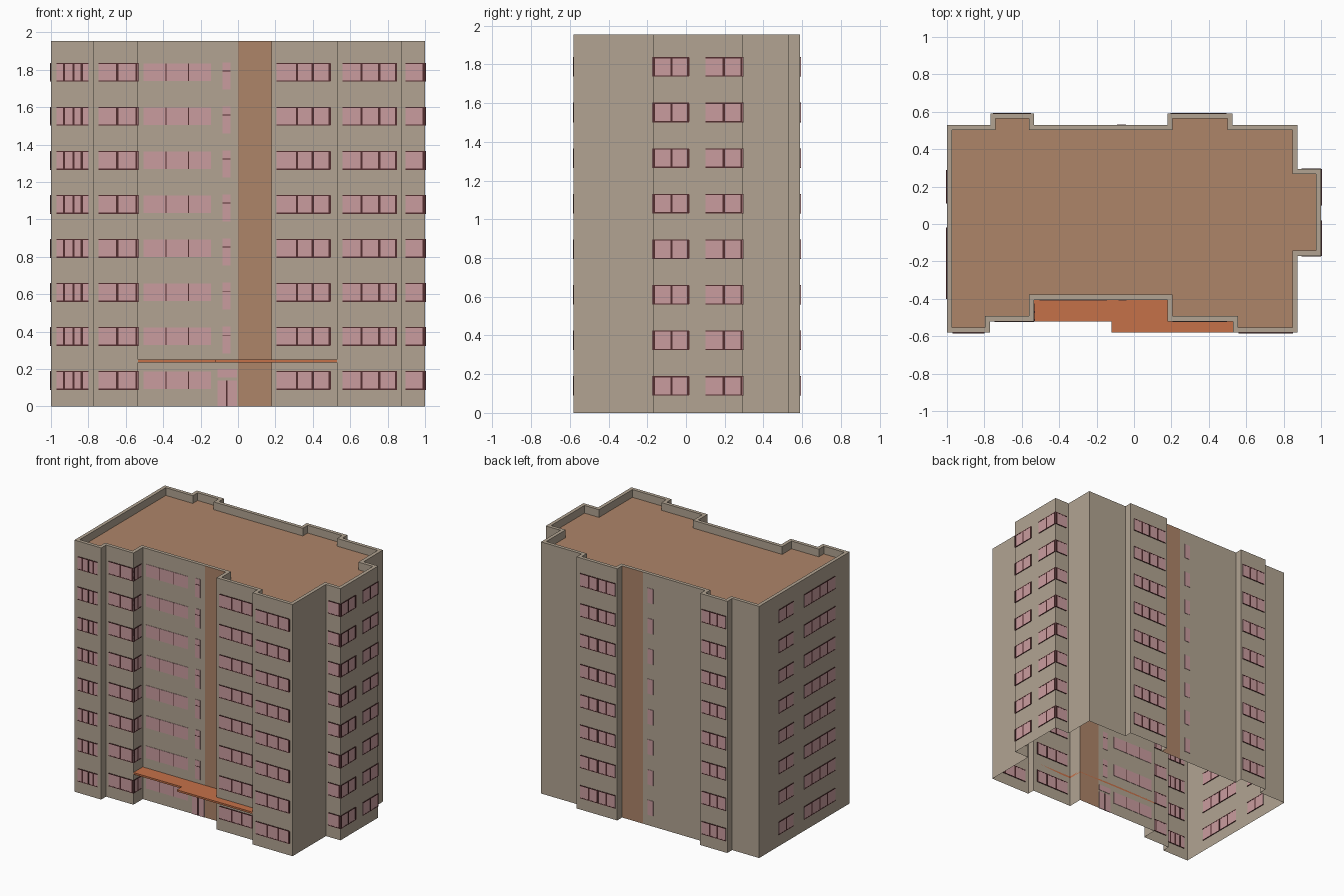
import bpy, bmesh
from mathutils import Vector

if "Cube" in bpy.data.objects:
    bpy.data.objects.remove(bpy.data.objects["Cube"])

H, DECK, T = 1.955, 1.895, 0.027      # wall top, roof deck, parapet width
PITCH, ROWS = 0.2353, 8               # storey spacing and count


def material(name, r, g, b):
    m = bpy.data.materials.new(name)
    m.diffuse_color = [(((c / 255) + 0.055) / 1.055) ** 2.4 for c in (r, g, b)] + [1]
    m.use_nodes = True
    m.node_tree.nodes["Principled BSDF"].inputs["Base Color"].default_value = m.diffuse_color
    return m


BEIGE = material("beige_wall", 178, 164, 146)
BROWN = material("brown_roof", 174, 133, 105)
ORANGE = material("orange_canopy", 197, 113, 73)
PINK = material("pink_glass", 202, 156, 159)
DARK = material("dark_frame", 84, 46, 48)


def finish(bm, name, *mats):
    mesh = bpy.data.meshes.new(name)
    bm.to_mesh(mesh)
    bm.free()
    for m in mats:
        mesh.materials.append(m)
    ob = bpy.data.objects.new(name, mesh)
    bpy.context.collection.objects.link(ob)
    return ob


def face(bm, pts, mat=0):
    f = bm.faces.new([bm.verts.new(p) for p in pts])
    f.material_index = mat
    return f


def panel(bm, axis, c, a, b, z0, z1, t):
    """Thin plate straddling a wall plane; axis is the direction it runs along."""
    lo, hi = ((a, c - t, z0), (b, c + t, z1)) if axis == "x" else ((c - t, a, z0), (c + t, b, z1))
    vs = bmesh.ops.create_cube(bm, size=1)["verts"]
    for v in vs:
        v.co = Vector([lo[i] if v.co[i] < 0 else hi[i] for i in range(3)])


# Footprint, counter-clockwise, with extra points bounding the brown strips
OUT = [(-1, -.58), (-.77, -.58), (-.77, -.52), (-.535, -.52), (-.535, -.405),
       (0, -.405), (.178, -.405), (.178, -.52), (.53, -.52), (.53, -.58),
       (.875, -.58), (.875, -.17), (1, -.17), (1, .293), (.875, .293),
       (.875, .53), (.527, .53), (.527, .59), (.178, .59), (.178, .53),
       (0, .53), (-.535, .53), (-.535, .59), (-.768, .59), (-.768, .53), (-1, .53)]
N = len(OUT)


def inward(i):
    p, q, r = (Vector(OUT[k % N]) for k in (i - 1, i, i + 1))
    d1, d2 = (q - p).normalized(), (r - q).normalized()
    n1, n2 = Vector((-d1.y, d1.x)), Vector((-d2.y, d2.x))
    return q + T * (n1 if n1.dot(n2) > .9 else n1 + n2)


INN = [inward(i) for i in range(N)]

# Walls (open at the bottom) and parapet
bm = bmesh.new()
for i in range(N):
    (ax, ay), (bx, by) = OUT[i], OUT[(i + 1) % N]
    (cx, cy), (dx, dy) = INN[i], INN[(i + 1) % N]
    strip = ay == by and {ax, bx} == {0, .178}
    face(bm, [(ax, ay, 0), (bx, by, 0), (bx, by, H), (ax, ay, H)], int(strip))
    face(bm, [(ax, ay, H), (bx, by, H), (dx, dy, H), (cx, cy, H)])
    face(bm, [(cx, cy, H), (dx, dy, H), (dx, dy, DECK), (cx, cy, DECK)])
bmesh.ops.remove_doubles(bm, verts=bm.verts, dist=1e-5)
finish(bm, "walls", BEIGE, BROWN)

# Roof deck
bm = bmesh.new()
face(bm, [(p.x, p.y, DECK) for p in INN])
finish(bm, "roof_deck", BROWN)

# Entrance canopy
bm = bmesh.new()
f = face(bm, [(x, y, .236) for x, y in
              [(-.535, -.52), (-.12, -.52), (-.12, -.58), (.53, -.58), (.53, -.52),
               (.178, -.52), (.178, -.405), (-.535, -.405)]])
ext = bmesh.ops.extrude_face_region(bm, geom=[f], use_keep_orig=True)["geom"]
bmesh.ops.translate(bm, vec=(0, 0, .014), verts=[g for g in ext if isinstance(g, bmesh.types.BMVert)])
bmesh.ops.recalc_face_normals(bm, faces=bm.faces)
finish(bm, "canopy", ORANGE)

# Windows: axis, wall plane, start, end, mullion positions
WINDOWS = [
    ("x", -.58, -.97, -.80, (-.93, -.88, -.835)),
    ("x", -.52, -.745, -.535, (-.645, -.542)),
    ("y", -.535, -.52, -.425, (-.514, -.47)),
    ("x", -.52, .205, .495, (.315, .40, .49)),
    ("x", -.58, .56, .85, (.66, .755, .845)),
    ("x", -.17, .895, 1, (.993,)),
    ("y", 1, -.17, .015, (-.165, -.075, .012)),
    ("y", 1, .10, .293, (.195, .287)),
    ("x", .293, .895, 1, (.993,)),
    ("x", .59, .195, .495, (.27, .345, .42)),
    ("x", .59, -.755, -.55, (-.685, -.62)),
    ("y", -1, -.40, -.02, (-.305, -.21, -.115)),
    ("y", -1, .11, .29, (.20,)),
]
glass, frame = bmesh.new(), bmesh.new()
for row in range(ROWS):
    z = .092 + row * PITCH
    top = z + .095
    for axis, c, a, b, mullions in WINDOWS:
        panel(glass, axis, c, a, b, z, top, .003)
        for m in mullions:
            panel(frame, axis, c, m - .006, m + .006, z, top, .0045)
        for e in (z, top):
            panel(frame, axis, c, a, b, e - .003, e + .003, .0042)
    # Wide recessed window with thin bars
    panel(glass, "x", -.405, -.505, -.145, z, top, .003)
    for m in (-.385, -.265):
        panel(frame, "x", -.405, m - .002, m + .002, z, top, .0045)
    # Narrow stair windows, front (above the door) and back
    panel(glass, "x", .53, -.09, -.042, z - .01, z + .105, .003)
    if row:
        panel(glass, "x", -.405, -.082, -.04, z - .045, z + .10, .003)
        panel(frame, "x", -.405, -.082, -.04, z + .052, z + .056, .0045)

# Entrance door and transom
panel(glass, "x", -.405, -.11, -.005, 0, .14, .003)
panel(glass, "x", -.405, -.11, -.005, .155, .20, .003)
panel(frame, "x", -.405, -.064, -.056, 0, .14, .0045)
finish(glass, "window_glass", PINK)
finish(frame, "window_frames", DARK)
